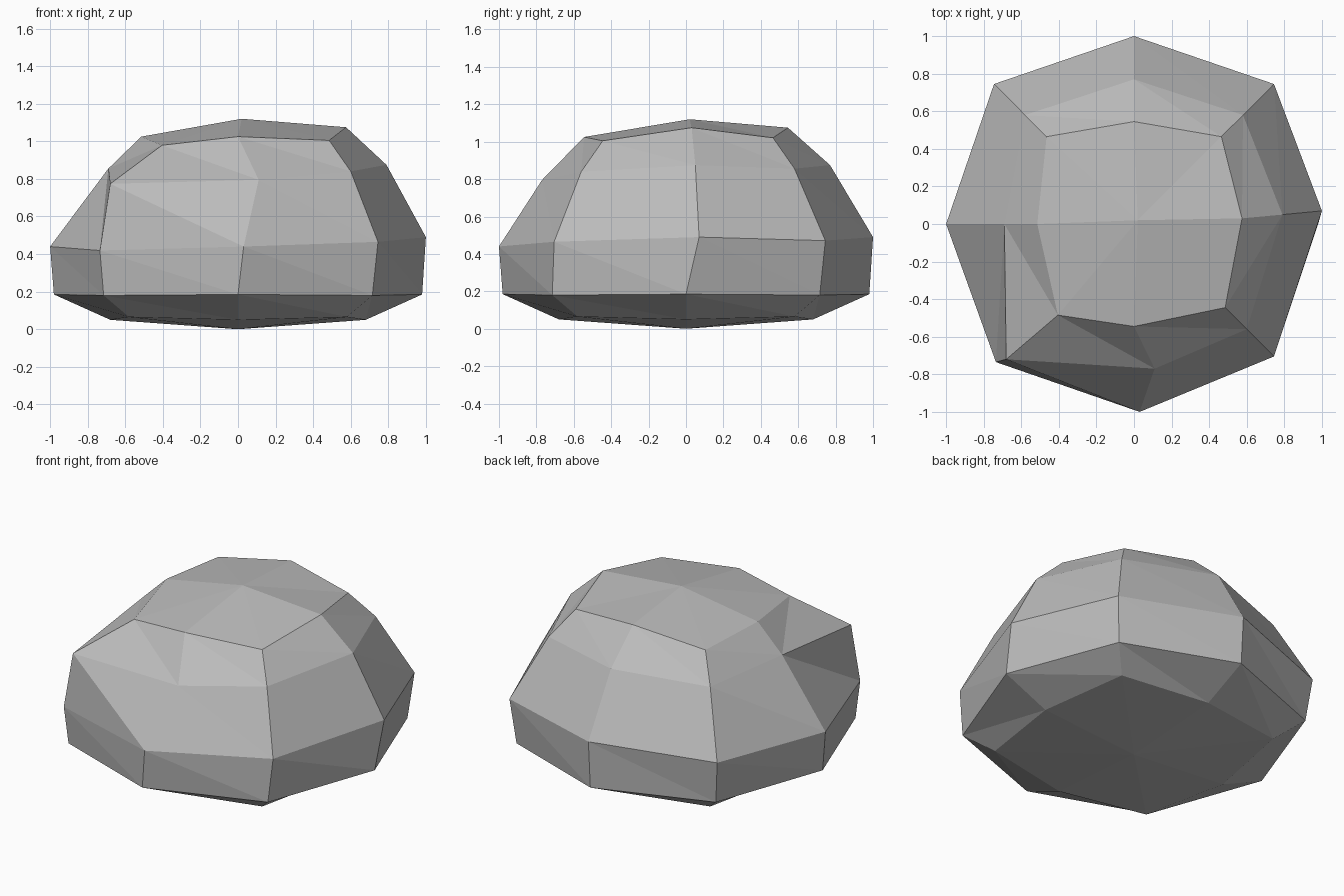
import bpy
import bmesh
from mathutils import Vector

# Remove the default cube
default = bpy.data.objects.get("Cube")
if default:
    bpy.data.objects.remove(default, do_unlink=True)

# Stone material
stone = bpy.data.materials.new("stone_grey")
stone.use_nodes = True
grey = (0.5, 0.5, 0.5, 1)
stone.diffuse_color = grey
stone.node_tree.nodes["Principled BSDF"].inputs["Base Color"].default_value = grey

# Eight compass directions, counter-clockwise from the front
SIDES = {
    "front": (0, -1), "front_left": (1, -1), "left": (1, 0), "back_left": (1, 1),
    "back": (0, 1), "back_right": (-1, 1), "right": (-1, 0), "front_right": (-1, -1),
}
NAMES = list(SIDES)

# Rings from bottom to top: reach of middles, reach of corners, and their heights
RINGS = {
    "base": (0.68, 0.58, 0.05, 0.065),
    "lower": (0.98, 0.715, 0.185, 0.18),
    "belly": (1.0, 0.745, 0.465, 0.455),
    "shoulder": (0.77, 0.58, 0.85, 0.84),
    "crown": (0.545, 0.465, 1.05, 1.005),
}

# Irregular chips and bulges of the stone
NUDGES = {
    ("belly", "front"): (0.03, 0, 0),
    ("belly", "left"): (0, 0.07, 0),
    ("belly", "front_left"): (0, 0.04, 0.01),
    ("belly", "front_right"): (0.01, 0.01, -0.02),
    ("shoulder", "front"): (0.11, 0, -0.03),
    ("shoulder", "left"): (0.02, 0.05, 0),
    ("shoulder", "right"): (0.08, 0, 0.03),
    ("shoulder", "front_left"): (0.02, 0.02, 0),
    ("shoulder", "front_right"): (-0.1, -0.14, -0.05),
    ("crown", "left"): (0.03, 0.03, 0),
    ("crown", "right"): (0.03, 0, 0),
    ("crown", "front_left"): (0.02, 0.02, 0),
    ("crown", "front_right"): (0.06, -0.02, -0.01),
}


def ring_point(ring, side):
    """Corner or middle point of a ring, tilted upward to the back left."""
    mid, corner, mid_z, corner_z = RINGS[ring]
    x, y = SIDES[side]
    is_corner = x and y
    reach = corner if is_corner else mid
    tilt = 0.0 if ring in ("base", "lower") else 0.008 if is_corner else 0.025
    height = (corner_z if is_corner else mid_z) + tilt * (x + y)
    return Vector((x * reach, y * reach, height)) + Vector(NUDGES.get((ring, side), (0, 0, 0)))


bm = bmesh.new()
rings = {r: [bm.verts.new(ring_point(r, s)) for s in NAMES] for r in RINGS}
bottom = bm.verts.new((0, 0, 0))
top = bm.verts.new((0.02, 0.02, 1.12))
count = len(NAMES)

# Side facets between neighbouring rings, split along one diagonal
order = list(RINGS)
for low_name, high_name in zip(order, order[1:]):
    low, high = rings[low_name], rings[high_name]
    for i, side in enumerate(NAMES):
        j = (i + 1) % count
        if (high_name, side) == ("crown", "right"):
            bm.faces.new((low[i], low[j], high[j]))
            bm.faces.new((low[i], high[j], high[i]))
        else:
            bm.faces.new((low[i], low[j], high[i]))
            bm.faces.new((low[j], high[j], high[i]))

# Shallow fans closing the top and the underside
for i in range(count):
    j = (i + 1) % count
    bm.faces.new((rings["crown"][i], rings["crown"][j], top))
    bm.faces.new((rings["base"][j], rings["base"][i], bottom))

bmesh.ops.recalc_face_normals(bm, faces=bm.faces)
mesh = bpy.data.meshes.new("boulder")
bm.to_mesh(mesh)
bm.free()
mesh.materials.append(stone)
boulder = bpy.data.objects.new("boulder", mesh)
bpy.context.collection.objects.link(boulder)
